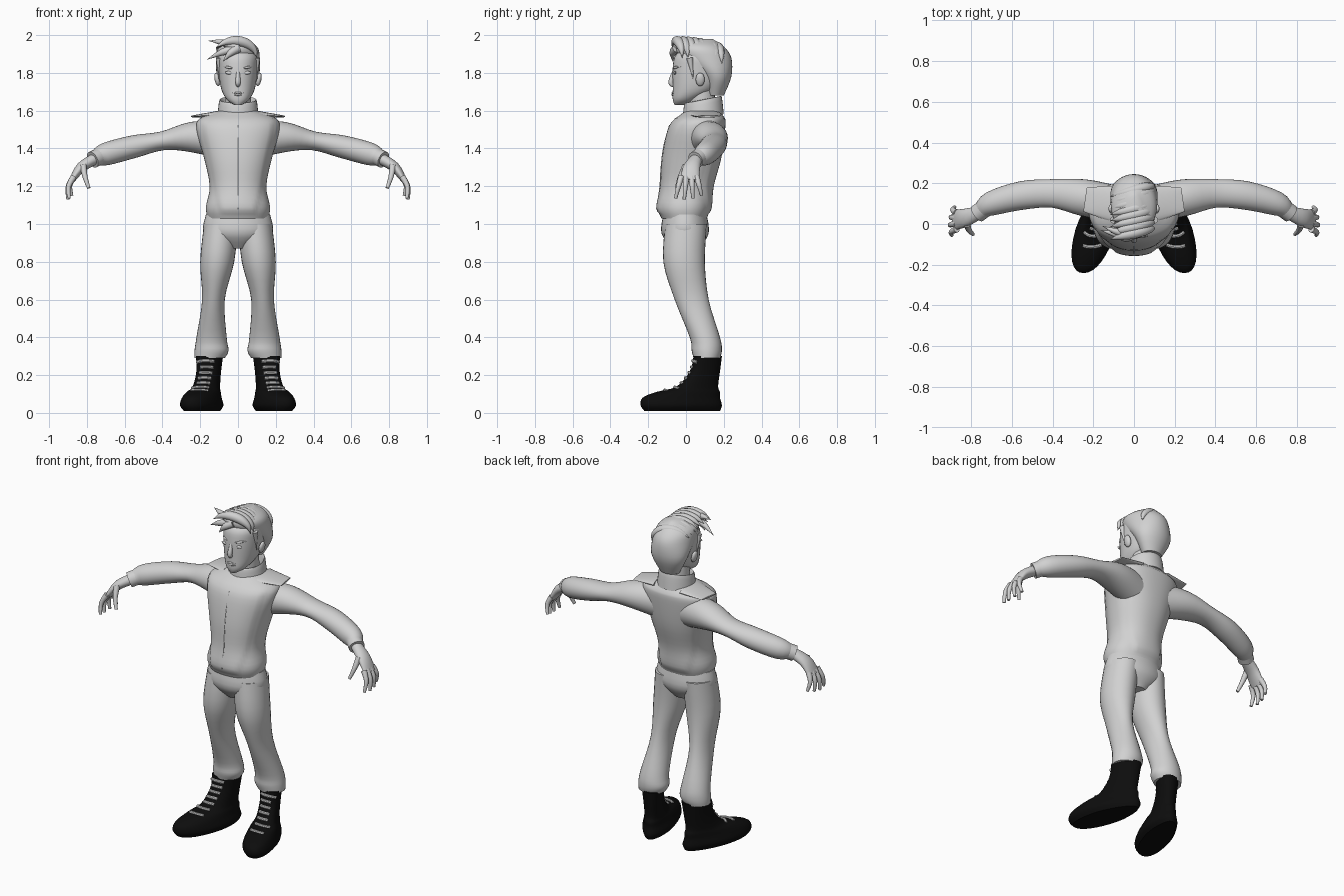
import bpy
import bmesh
import math
from mathutils import Vector, Matrix
from mathutils.bvhtree import BVHTree

default_cube = bpy.data.objects.get("Cube")
if default_cube:
    bpy.data.objects.remove(default_cube)


def material(name, value):
    mat = bpy.data.materials.new(name)
    mat.use_nodes = True
    colour = (value, value, value, 1)
    mat.diffuse_color = colour
    mat.node_tree.nodes["Principled BSDF"].inputs["Base Color"].default_value = colour
    return mat


GREY = material("light_grey", .64)
BLACK = material("boot_black", .004)
parts = []


def finish(name, bm, mat):
    bmesh.ops.recalc_face_normals(bm, faces=bm.faces)
    mesh = bpy.data.meshes.new(name)
    bm.to_mesh(mesh)
    bm.free()
    mesh.materials.append(mat)
    obj = bpy.data.objects.new(name, mesh)
    bpy.context.collection.objects.link(obj)
    parts.append(obj)
    return obj


def smooth_rows(rows, steps=4):
    """Catmull-Rom interpolation through rows of numbers."""
    result, last = [], len(rows) - 1
    for i in range(last):
        before, start = rows[max(i - 1, 0)], rows[i]
        end, after = rows[i + 1], rows[min(i + 2, last)]
        for step in range(steps):
            t = step / steps
            row = []
            for a, b, c, d in zip(before, start, end, after):
                leave, arrive = (c - a) / 2, (d - b) / 2
                ease = t * t * (3 - 2 * t)
                row.append(b + (c - b) * ease + leave * t * (1 - t) ** 2 - arrive * t * t * (1 - t))
            result.append(row)
    return result + [list(rows[-1])]


def loft(name, rows, mat=GREY, side=1, level=False, sides=24, power=2, warp=None):
    """Skin elliptical rings (x, y, z, radius a, radius b); level rings stay horizontal."""
    rows = smooth_rows(rows)
    centres = [Vector(row[:3]) for row in rows]
    bm, rings = bmesh.new(), []
    for i, (centre, row) in enumerate(zip(centres, rows)):
        u, v = Vector((1, 0, 0)), Vector((0, 1, 0))
        if not level:
            tangent = (centres[min(i + 1, len(rows) - 1)] - centres[max(i - 1, 0)]).normalized()
            u = (v - tangent * v.dot(tangent)).normalized()
            v = tangent.cross(u)
        ring = []
        for k in range(sides):
            angle = math.tau * k / sides
            a, b = (math.copysign(abs(w) ** (2 / power), w) for w in (math.cos(angle), math.sin(angle)))
            co = centre + u * a * max(row[3], .001) + v * b * max(row[4], .001)
            if warp:
                co = warp(co)
            ring.append(bm.verts.new((co.x * side, co.y, co.z)))
        rings.append(ring)
    for low, high in zip(rings, rings[1:]):
        for k in range(sides):
            bm.faces.new((low[k], low[k - 1], high[k - 1], high[k]))
    bm.faces.new(rings[0])
    bm.faces.new(rings[-1])
    return finish(name, bm, mat)


def slabs(*rows):
    """Turn (z, half width, front y, back y) into loft rows."""
    return [(0, (front + back) / 2, z, width, (back - front) / 2) for z, width, front, back in rows]


# Thickness rules along a tube
def even(t):
    return 1


def taper(t):
    return 1 - t / 2


def thorn(t):
    return 1 - t * t


def spindle(t):
    return math.sin(math.pi * t)


def tube(name, points, radius, shape=even, side=1, sides=12):
    sizes = [radius * shape(i / (len(points) - 1)) for i in range(len(points))]
    return loft(name, [(*point, size, size) for point, size in zip(points, sizes)],
                side=side, sides=sides)


def ball(name, centre, size, tilt):
    bm = bmesh.new()
    matrix = Matrix.LocRotScale(Vector(centre), Matrix.Rotation(tilt, 3, 'Y'), Vector(size))
    bmesh.ops.create_uvsphere(bm, u_segments=16, v_segments=10, radius=1, matrix=matrix)
    return finish(name, bm, GREY)


def surface_tree(obj):
    return BVHTree.FromPolygons([v.co for v in obj.data.vertices],
                                [p.vertices[:] for p in obj.data.polygons])


def on_front(tree, x, z):
    """Front surface point at x and z, cast just off the centre seam."""
    nudge = .0001
    return tree.ray_cast(Vector((x + nudge, -1, z + nudge)), Vector((0, 1, 0)))[0]


# Jacket body with raised front and back panels
def raise_panel(co):
    if abs(co.x) < .08 + (co.z - 1) / 5 and 1.06 < co.z < 1.57:
        co.y += math.copysign(.007, co.y - .03)
    return co


jacket = loft("jacket", slabs(
    (1.03, .16, -.13, .11), (1.09, .17, -.15, .13), (1.2, .15, -.13, .14), (1.35, .18, -.12, .18),
    (1.5, .22, -.09, .2), (1.56, .2, -.05, .2), (1.6, .1, 0, .18)),
    level=True, sides=64, power=2.2, warp=raise_panel)
jacket_tree = surface_tree(jacket)
tube("jacket_zip", [on_front(jacket_tree, 0, 1.08 + i / 9) for i in range(5)], .003, sides=6)


# Standing collar, lower at the throat
def tilt_collar(co):
    co.z += (co.y - .09) / 5
    return co


collar_profile = ((1.56, .11), (1.65, .1), (1.65, .09), (1.6, .08))
loft("collar", [(0, .09, z, radius, radius) for z, radius in collar_profile],
     level=True, sides=32, warp=tilt_collar)

# Trouser seat
loft("trouser_seat", slabs((.87, .06, -.07, .07), (.95, .18, -.13, .12), (1.05, .17, -.12, .11)),
     level=True, sides=32)


# Boot plan: toe turned out, heel narrower
def turn_out(co):
    co.x = co.x * (1 - 1.4 * max(0, co.y)) + .18 - .28 * co.y
    return co


for side, label in ((1, "left_"), (-1, "right_")):
    loft(label + "trouser_leg", [
        (.09, 0, 1, .09, .11), (.11, -.01, .8, .09, .11), (.13, .03, .6, .06, .09),
        (.14, .1, .4, .08, .08), (.14, .11, .33, .09, .08), (.15, .11, .29, .08, .07)],
        side=side, level=True, sides=28)

    # Sleeve, cuff and shoulder flap
    loft(label + "sleeve", [
        (.1, .1, 1.45, .09, .1), (.25, .13, 1.46, .09, .08), (.4, .15, 1.44, .07, .05),
        (.55, .14, 1.41, .07, .06), (.7, .1, 1.37, .06, .06), (.75, .06, 1.35, .04, .04)],
        side=side, sides=28)
    tube(label + "cuff", [(.73, .08, 1.36), (.77, .05, 1.34)], .045, side=side, sides=20)
    loft(label + "shoulder_flap", [(.1, .1, 1.58, .09, .02), (.24, .12, 1.57, .06, .005)], side=side)

    # Hand with fanned fingers
    loft(label + "palm", [(.75, .06, 1.35, .03, .03), (.83, .03, 1.3, .045, .027),
                          (.88, .02, 1.23, .05, .015)], side=side)
    for i, finger in enumerate(("index", "middle", "ring", "little")):
        reach = .02 * spindle((i + 1) / 4)
        root = Vector((.87, -.025 + .027 * i, 1.25))
        tip = Vector((.88 + reach, -.055 + .046 * i, 1.15 - reach))
        knuckle = (root + tip) / 2 + Vector((.015, 0, .005))
        tube(label + finger + "_finger", [root, knuckle, tip], .017, taper, side)
    tube(label + "thumb", [(.82, 0, 1.31), (.81, -.03, 1.25), (.79, -.05, 1.19)], .018, taper, side)

    boot = loft(label + "boot", slabs(
        (.01, .08, -.22, .18), (.04, .1, -.24, .19), (.08, .09, -.23, .18), (.11, .08, -.16, .18),
        (.14, .07, -.05, .17), (.22, .07, .02, .18), (.3, .08, .04, .19)),
        BLACK, side, level=True, sides=32, power=2.2, warp=turn_out)

    # Laces laid on the boot front
    boot_tree, aim = surface_tree(boot), Vector((0, 1, -.35)).normalized()
    for i in range(7):
        y = .08 - .02 * i
        middle = side * turn_out(Vector((0, y - .05, 0))).x
        targets = [Vector((middle + .0225 * k, y, .26 - .0275 * i)) for k in range(-2, 3)]
        hits = [boot_tree.ray_cast(target - aim / 2, aim)[0] for target in targets]
        path = [hit for hit in hits if hit]
        if len(path) > 2:
            tube(f"{label}lace_{i + 1}", path, .009, side=1, sides=8)

# Neck and head
tube("neck", [(0, .09, 1.55), (0, .08, 1.72)], .07, sides=24)
head = loft("head", slabs(
    (1.63, .02, -.06, 0), (1.66, .06, -.07, .06), (1.72, .09, -.07, .16),
    (1.83, .105, -.07, .21), (1.9, .1, -.05, .2), (1.96, .03, .04, .12)),
    level=True, sides=36, power=2.2)
face = surface_tree(head)

# Facial features
tube("nose", [(0, -.06, 1.82), (0, -.08, 1.75), (0, -.06, 1.73)], .014, lambda t: .5 + spindle(t) / 2)
for name, z in (("upper_lip", 1.694), ("lower_lip", 1.684)):
    tube(name, [on_front(face, x, z) for x in (-.03, 0, .03)], .006, spindle)
for side, label in ((1, "left_"), (-1, "right_")):
    ball(label + "eye", on_front(face, side * .047, 1.8), (.022, .007, .009), -side / 10)
    brow = [on_front(face, side * x, 1.82 + x / 6) for x in (.02, .05, .08)]
    tube(label + "eyebrow", brow, .007, spindle)
    ball(label + "ear", (side * .11, .075, 1.765), (.014, .024, .036), side / 5)
    tube(label + "sideburn", [(.1, .02, 1.88), (.1, .04, 1.76)], .018, thorn, side)

# Smooth back hair
loft("hair_back", slabs(
    (1.68, .06, .11, .2), (1.78, .11, .08, .24), (1.88, .115, -.03, .24),
    (1.94, .1, -.05, .2), (1.98, .03, 0, .14)), level=True, sides=36)

# Locks arching across the crown
for i in range(8):
    arch = [i_step / 2 for i_step in range(6)]
    crown = 1.88 - .03 * (i / 7) ** 2
    path = [(.12 * math.cos(a) - .02, .03 * (i + math.cos(a)) - .05, crown + .09 * math.sin(a))
            for a in arch]
    tube(f"hair_lock_{i + 1}", path, .027, spindle)

# Loose forelocks flicking to the side
root = Vector((0, -.05, 1.93))
for name, tip in (("low", (-.165, -.03, 1.87)), ("high", (-.155, -.01, 1.97)), ("brow", (-.08, -.07, 1.86))):
    bend = (root + Vector(tip)) / 2 + Vector((0, -.01, .01))
    tube(name + "_forelock", [root, bend, tip], .024, thorn)

# Smooth shading with sharp creases kept
bpy.ops.object.select_all(action='DESELECT')
for obj in parts:
    obj.select_set(True)
bpy.context.view_layer.objects.active = parts[0]
bpy.ops.object.shade_smooth_by_angle(angle=math.radians(40))
